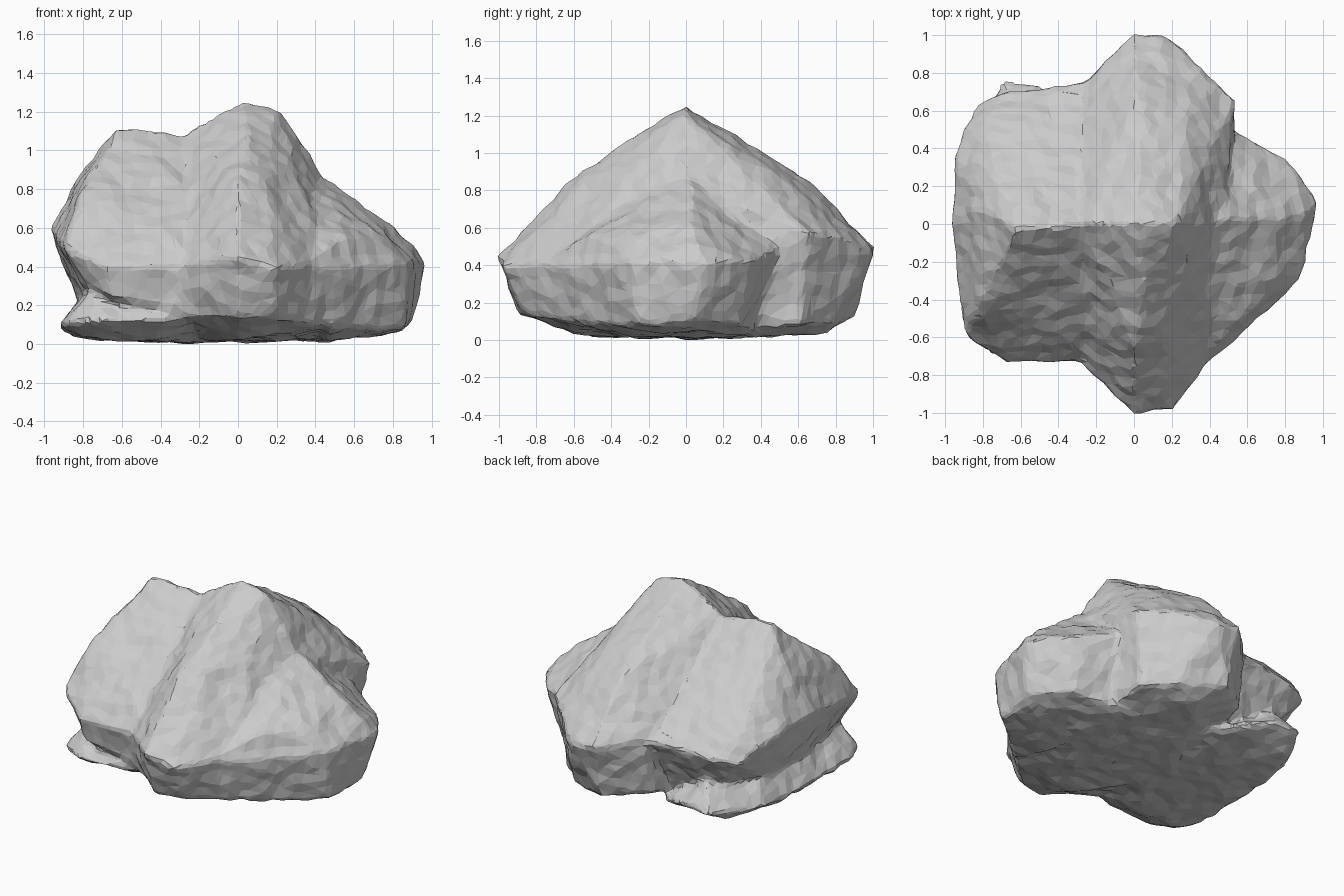
import bpy, bmesh
from mathutils import Vector, noise

cube = bpy.data.objects.get("Cube")
if cube:
    bpy.data.objects.remove(cube, do_unlink=True)

# Each lobe of the boulder is a convex chunk given by its corners
main_peak = [
    (.03, 0, 1.26), (.22, 0, 1.21), (.05, -.38, 1.03), (0, .65, .86), (.28, .58, .82),
    (0, 1, .5), (.17, 1, .47), (.34, .84, .55), (.53, .65, .58), (0, -.65, .83),
    (.15, -.6, .8), (0, -1.01, .45), (.2, -.98, .4), (.44, -.66, .42), (.47, 0, .82),
    (-.24, .78, .52), (-.28, -.74, .42), (-.28, 0, 1.08), (0, -.89, .15), (.18, -.86, .13),
    (.45, -.58, .1), (0, .9, .12), (.1, .75, .04), (.3, .76, .09), (.45, .6, .09),
    (-.28, -.68, .14), (-.25, .7, .14), (0, -.6, .04), (.5, 0, .02), (-.3, 0, .01)]
side_peak = [
    (-.62, -.03, 1.12), (-.7, .02, 1.04), (-.82, .05, .88), (-.4, 0, 1.09), (-.05, 0, 1.07),
    (-.97, 0, .6), (-.95, .36, .58), (-.91, .5, .55), (-.8, .52, .65), (-.84, .63, .45),
    (-.7, .7, .48), (-.28, .75, .5), (-.05, .72, .5), (-.82, -.43, .77), (-.93, -.35, .54),
    (-.89, -.59, .5), (-.68, -.73, .4), (-.05, -.74, .42), (-.83, -.1, .25), (-.8, .3, .24),
    (-.6, .57, .24), (-.8, -.59, .33), (-.66, -.7, .25), (-.1, -.68, .14), (-.5, -.45, .03),
    (-.3, .5, .05)]
shoulder = [
    (.2, 0, .95), (.47, .02, .85), (.75, .02, .65), (.97, .1, .42), (.91, .05, .51),
    (.81, .35, .42), (.56, .47, .48), (.88, -.3, .42), (.75, -.34, .53), (.56, -.5, .57),
    (.43, -.66, .48), (.3, -.82, .38), (.9, .05, .11), (.85, -.25, .08), (.47, -.58, .08),
    (.72, .28, .09), (.3, .4, .02), (.45, -.3, .02), (.84, 0, .065)]
foot_ledge = [
    (-.9, -.6, .11), (-.92, -.35, .1), (-.91, .1, .1), (-.87, .45, .1), (-.7, .76, .12),
    (-.5, .74, .14), (-.77, -.57, .28), (-.79, .3, .26), (-.6, .62, .28), (-.68, -.72, .12),
    (-.2, -.68, .14), (-.8, -.5, .04), (-.88, -.3, .055), (-.86, .2, .05), (-.72, .6, .05),
    (-.5, -.5, .02), (-.6, .4, .02), (-.25, .6, .06), (0, 0, .01)]

bm = bmesh.new()
for corners in (main_peak, side_peak, shoulder, foot_ledge):
    verts = [bm.verts.new(c) for c in corners]
    hull = bmesh.ops.convex_hull(bm, input=verts)
    spare = {g for g in hull["geom_interior"] + hull["geom_unused"]
             if isinstance(g, bmesh.types.BMVert)}
    bmesh.ops.delete(bm, geom=list(spare), context="VERTS")
bmesh.ops.recalc_face_normals(bm, faces=bm.faces)

mesh = bpy.data.meshes.new("boulder")
bm.to_mesh(mesh)
bm.free()
boulder = bpy.data.objects.new("boulder", mesh)
bpy.context.collection.objects.link(boulder)
bpy.context.view_layer.objects.active = boulder
boulder.select_set(True)

# Fuse the lobes into one skin
fuse = boulder.modifiers.new("fuse", "REMESH")
fuse.mode = "VOXEL"
fuse.voxel_size = .025
bpy.ops.object.modifier_apply(modifier=fuse.name)

# Roughen the surface
mesh = boulder.data
moves = [v.normal * (.014 * noise.noise(v.co * 5) + .011 * noise.noise(v.co * 12))
         for v in mesh.vertices]
for v, move in zip(mesh.vertices, moves):
    v.co += move

# Break it into irregular flat facets
facets = boulder.modifiers.new("facets", "DECIMATE")
facets.ratio = .15
bpy.ops.object.modifier_apply(modifier=facets.name)

# Rest it on the ground, centred
mesh = boulder.data
low = Vector([min(v.co[i] for v in mesh.vertices) for i in range(3)])
high = Vector([max(v.co[i] for v in mesh.vertices) for i in range(3)])
middle = (low + high) / 2
middle.z = low.z
for v in mesh.vertices:
    v.co -= middle
for p in mesh.polygons:
    p.use_smooth = False

# Plain grey stone
stone = bpy.data.materials.new("grey stone")
stone.use_nodes = True
grey = (.6, .6, .6, 1)
stone.diffuse_color = grey
stone.node_tree.nodes["Principled BSDF"].inputs["Base Color"].default_value = grey
mesh.materials.clear()
mesh.materials.append(stone)
